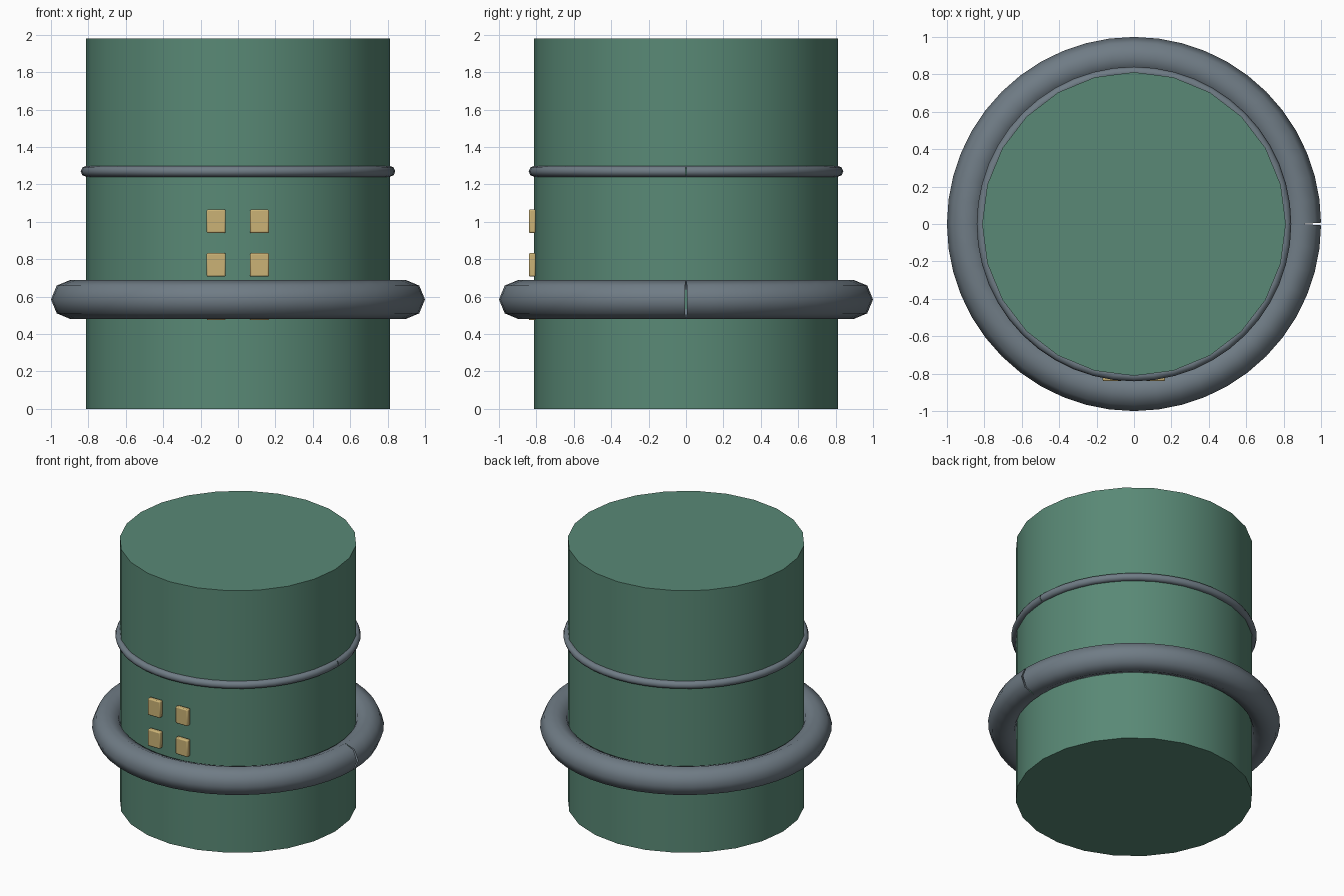
import bpy
import math

if "Cube" in bpy.data.objects:
    bpy.data.objects.remove(bpy.data.objects["Cube"])


def material(name, color):
    m = bpy.data.materials.new(name)
    m.diffuse_color = (*color, 1.0)
    m.use_nodes = True
    m.node_tree.nodes["Principled BSDF"].inputs["Base Color"].default_value = m.diffuse_color
    return m


GREEN = material("muted green", (0.10, 0.25, 0.18))
GREY = material("slate grey", (0.16, 0.20, 0.235))
GOLD = material("warm gold", (0.60, 0.45, 0.18))


def finish(obj, name, mat):
    obj.name = name
    obj.data.materials.append(mat)
    bpy.ops.object.shade_smooth_by_angle(angle=math.radians(30))


# Main drum
bpy.ops.mesh.primitive_cylinder_add(vertices=24, radius=0.812, depth=1.98,
                                    location=(0, 0, 0.99))
finish(bpy.context.object, "drum_body", GREEN)


# Pipe bent into an open hoop, its two ends meeting on the right side
def hoop(name, radius, thickness, z, segments=48):
    curve = bpy.data.curves.new(name, 'CURVE')
    curve.dimensions = '3D'
    curve.bevel_depth = thickness
    curve.bevel_resolution = 2
    spline = curve.splines.new('POLY')
    spline.points.add(segments)
    for i, p in enumerate(spline.points):
        a = math.tau * i / segments
        p.co = (radius * math.cos(a), radius * math.sin(a), z, 1)
    obj = bpy.data.objects.new(name, curve)
    bpy.context.collection.objects.link(obj)
    bpy.ops.object.select_all(action='DESELECT')
    obj.select_set(True)
    bpy.context.view_layer.objects.active = obj
    bpy.ops.object.convert(target='MESH')
    obj = bpy.context.object
    obj.name = name
    obj.data.materials.clear()
    obj.data.materials.append(GREY)
    bpy.ops.object.shade_smooth()


hoop("lower_hoop", 0.895, 0.105, 0.585)
hoop("upper_hoop", 0.812, 0.029, 1.27)

# Small rounded windows on the front, two columns by three rows
for row, z in enumerate((1.003, 0.77, 0.537)):
    for side, x in (("left", -0.117), ("right", 0.115)):
        bpy.ops.mesh.primitive_cube_add(size=1, location=(x, -0.822, z))
        win = bpy.context.object
        win.scale = (0.102, 0.037, 0.126)
        bpy.ops.object.transform_apply(location=False, rotation=False, scale=True)
        bevel = win.modifiers.new("rounded_edges", 'BEVEL')
        bevel.width = 0.008
        bevel.segments = 2
        finish(win, f"window_{side}_{row + 1}", GOLD)
